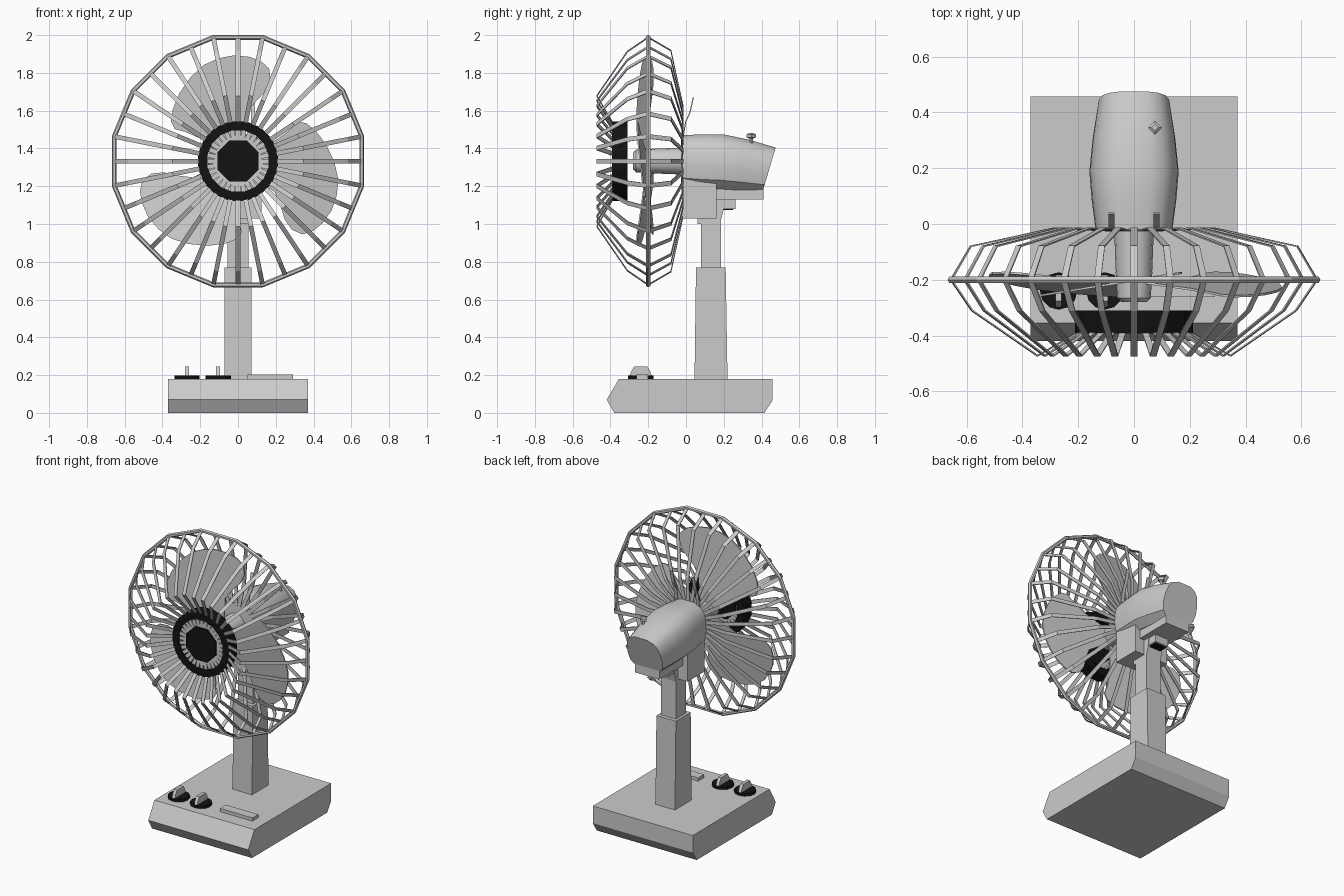
import bpy, bmesh, math
from mathutils import Vector, Matrix

if "Cube" in bpy.data.objects:
    bpy.data.objects.remove(bpy.data.objects["Cube"])

CZ = 1.333  # height of the fan axis


def material(name, value):
    m = bpy.data.materials.new(name)
    m.diffuse_color = (value, value, value, 1)
    m.use_nodes = True
    m.node_tree.nodes["Principled BSDF"].inputs["Base Color"].default_value = m.diffuse_color
    return m


GREY = material("light grey plastic", 0.6)
BLACK = material("black plastic", 0.006)


def finish(name, bm, mat, smooth=False):
    bmesh.ops.recalc_face_normals(bm, faces=bm.faces)
    me = bpy.data.meshes.new(name)
    bm.to_mesh(me)
    bm.free()
    ob = bpy.data.objects.new(name, me)
    bpy.context.collection.objects.link(ob)
    me.materials.append(mat)
    if smooth:
        bpy.ops.object.select_all(action='DESELECT')
        ob.select_set(True)
        bpy.context.view_layer.objects.active = ob
        bpy.ops.object.shade_smooth_by_angle(angle=math.radians(35))
    return ob


def loft(bm, rings, closed=False):
    """Skin a list of equal-length point rings, capping the ends unless closed."""
    vs = [[bm.verts.new(p) for p in r] for r in rings]
    n = len(vs[0])
    for k in range(len(vs) if closed else len(vs) - 1):
        a, b = vs[k], vs[(k + 1) % len(vs)]
        for i in range(n):
            j = (i + 1) % n
            bm.faces.new((a[i], a[j], b[j], b[i]))
    if not closed:
        bm.faces.new(vs[0])
        bm.faces.new(vs[-1])


def make_loft(name, rings, mat, closed=False, smooth=False):
    bm = bmesh.new()
    loft(bm, rings, closed)
    return finish(name, bm, mat, smooth)


def side_prism(name, profile, x0, x1, mat):
    """Extrude a (y, z) profile across x."""
    return make_loft(name, [[(x, y, z) for y, z in profile] for x in (x0, x1)], mat)


def box(name, x0, x1, y0, y1, z0, z1, mat):
    return side_prism(name, [(y0, z0), (y1, z0), (y1, z1), (y0, z1)], x0, x1, mat)


def polar(r, a, y):
    return Vector((r * math.cos(a), y, CZ + r * math.sin(a)))


def axis_ring(r, y, sides, turn=0.0):
    return [polar(r, turn + math.tau * i / sides, y) for i in range(sides)]


def flat_ring(x, y, z, r, sides, turn=0.0):
    return [(x + r * math.cos(turn + math.tau * i / sides),
             y + r * math.sin(turn + math.tau * i / sides), z) for i in range(sides)]


# Base slab with chamfered front and back edges
side_prism("base", [(-0.38, 0), (0.415, 0), (0.457, 0.065), (0.457, 0.18),
                    (-0.355, 0.18), (-0.42, 0.07)], -0.37, 0.37, GREY)
box("base_button", 0.05, 0.29, -0.262, -0.2, 0.175, 0.202, GREY)

# Control knobs: black dial with an upright grip
for i, x in enumerate((-0.27, -0.105)):
    make_loft(f"knob_dial_{i + 1}",
              [flat_ring(x, -0.24, z, 0.067, 12) for z in (0.175, 0.197)], BLACK)
    side_prism(f"knob_grip_{i + 1}", [(-0.298, 0.197), (-0.182, 0.197), (-0.19, 0.22),
                                      (-0.205, 0.245), (-0.275, 0.245), (-0.29, 0.22)],
               x - 0.011, x + 0.011, GREY)

# Telescopic column
side_prism("lower_column", [(0.045, 0.17), (0.22, 0.17), (0.21, 0.77), (0.053, 0.77)],
           -0.072, 0.072, GREY)
side_prism("upper_column", [(0.08, 0.76), (0.185, 0.76), (0.185, 1.02), (0.2, 1.08),
                            (0.2, 1.2), (0.06, 1.2), (0.06, 1.0), (0.08, 1.0)],
           -0.055, 0.055, GREY)

# Tilt bracket and gear box under the motor
box("tilt_bracket", -0.125, 0.125, -0.018, 0.162, 1.03, 1.25, GREY)
box("gear_box", -0.09, 0.09, 0.15, 0.41, 1.13, 1.22, GREY)
box("crank_housing", -0.05, 0.05, 0.16, 0.262, 1.08, 1.135, GREY)
box("crank_plate", -0.04, 0.04, 0.175, 0.25, 1.073, 1.08, BLACK)

# Motor housing: rounded top, chamfered belly, slanted tail
section = [(-0.6, 0), (0.6, 0), (0.92, 0.16), (1, 0.38), (0.98, 0.6), (0.88, 0.8),
           (0.68, 0.93), (0.36, 1), (-0.36, 1), (-0.68, 0.93), (-0.88, 0.8),
           (-0.98, 0.6), (-1, 0.38), (-0.92, 0.16)]
stations = [(-0.018, -0.018, 0.138, 1.2, 1.47), (0.09, 0.09, 0.152, 1.19, 1.475),
            (0.185, 0.195, 0.16, 1.185, 1.475), (0.29, 0.33, 0.148, 1.178, 1.447),
            (0.405, 0.475, 0.128, 1.17, 1.405)]
make_loft("motor_housing",
          [[(u * w, yb + (yt - yb) * v, zb + (zt - zb) * v) for u, v in section]
           for yb, yt, w, zb, zt in stations], GREY, smooth=True)

# Oscillation pull knob on the motor
make_loft("pull_knob", [flat_ring(0.075, 0.345, z, r, 4) for z, r in
                        ((1.41, 0.01), (1.452, 0.01), (1.458, 0.025), (1.474, 0.025),
                         (1.482, 0.012))], GREY)

# Motor shaft and blade hub
make_loft("shaft_cover", [axis_ring(r, y, 16) for y, r in ((0, 0.072), (-0.2, 0.064))],
          GREY, smooth=True)
make_loft("blade_hub", [axis_ring(r, y, 16) for y, r in
                        ((-0.17, 0.066), (-0.265, 0.06), (-0.28, 0.045))], GREY, smooth=True)

# Three pitched blades from one outline
outline = [(0.03, 0.03), (0.045, 0.25), (0.09, 0.31), (0.145, 0.37), (0.172, 0.43),
           (0.165, 0.49), (0.12, 0.53), (0.06, 0.552), (-0.02, 0.56), (-0.1, 0.545),
           (-0.18, 0.51), (-0.25, 0.445), (-0.31, 0.36), (-0.345, 0.275), (-0.355, 0.21),
           (-0.335, 0.17), (-0.28, 0.155), (-0.2, 0.12), (-0.04, 0.0)]
bm = bmesh.new()
for k in range(3):
    turn = Matrix.Rotation(math.tau * k / 3, 4, 'Y')
    loft(bm, [[turn @ Vector((x, -0.215 + 0.16 * (x + 0.08) + t, z)) + Vector((0, 0, CZ))
               for x, z in outline] for t in (-0.004, 0.004)])
finish("fan_blades", bm, GREY)

# Guard rim: sixteen straight segments
rim = []
for k in range(16):
    a = math.tau * (k + 0.5) / 16
    rim.append([polar(0.668 + 0.013 * math.cos(b), a, -0.2 + 0.013 * math.sin(b))
                for b in (math.tau * i / 6 for i in range(6))])
make_loft("guard_rim", rim, GREY, closed=True)


# Guard wires: flat strips bent along (radius, y) paths
def guard(name, path, count=32, width=0.024, thick=0.005):
    bm = bmesh.new()
    for k in range(count):
        a = math.tau * k / count
        side = Vector((-math.sin(a), 0, math.cos(a))) * width / 2
        reach = 1 if k % 2 == 0 else 1 / math.cos(math.pi / 16)
        rings = []
        for i, (r, y) in enumerate(path):
            p, q = path[max(i - 1, 0)], path[min(i + 1, len(path) - 1)]
            d = Vector((q[0] - p[0], q[1] - p[1])).normalized() * thick / 2
            r *= reach if r > 0.3 else 1
            lo, hi = polar(r - d.y, a, y + d.x), polar(r + d.y, a, y - d.x)
            rings.append([lo - side, lo + side, hi + side, hi - side])
        loft(bm, rings)
    return finish(name, bm, GREY)


guard("front_guard", [(0.655, -0.2), (0.58, -0.31), (0.345, -0.472), (0.2, -0.385),
                      (0.1, -0.38)])
guard("rear_guard", [(0.655, -0.2), (0.585, -0.08), (0.29, -0.015), (0.2, -0.02),
                     (0.06, -0.025)])

# Black collar and centre cap on the front guard
bm = bmesh.new()
loft(bm, [[polar(r, math.tau * (k + 0.5) / 16, y) for r, y in
           ((0.215, -0.31), (0.215, -0.393), (0.165, -0.393), (0.165, -0.31))]
          for k in range(16)], closed=True)
finish("guard_collar", bm, BLACK)
make_loft("guard_cap", [axis_ring(0.118, y, 8, math.pi / 8) for y in (-0.365, -0.393)], BLACK)

# Two bent clips holding the rear guard
for i, x in enumerate((-0.08, 0.08)):
    path = [(-0.02, 1.45), (-0.005, 1.54), (0.018, 1.59), (0.036, 1.67)]
    side_prism(f"guard_clip_{i + 1}", path + [(y + 0.006, z) for y, z in reversed(path)],
               x - 0.011, x + 0.011, GREY)
